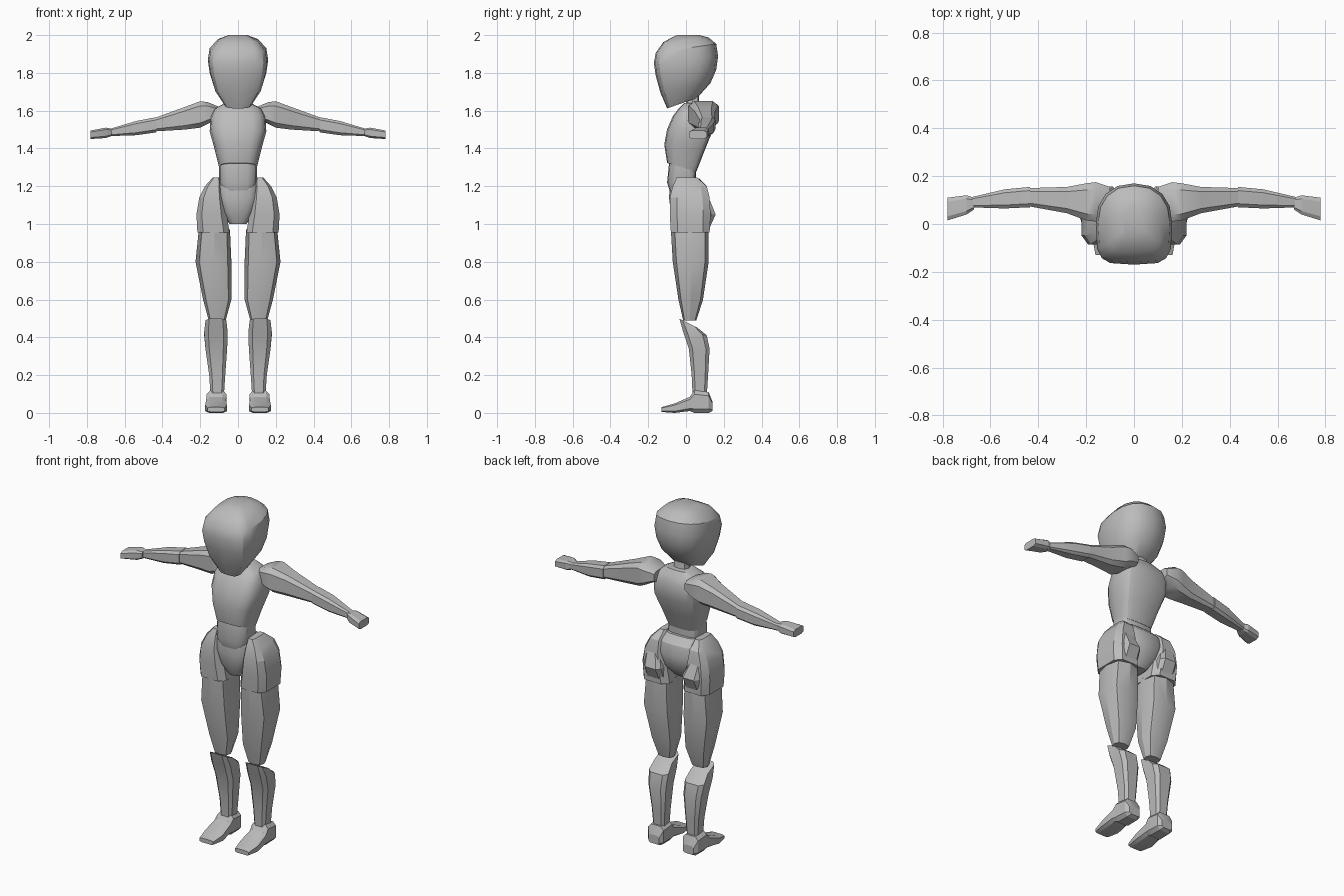
import bpy, bmesh
from math import cos, sin, pi, radians, copysign
from mathutils import Vector

cube = bpy.data.objects.get("Cube")
if cube:
    bpy.data.objects.remove(cube, do_unlink=True)

grey = bpy.data.materials.new("plain_grey")
grey.use_nodes = True
colour = (.5, .5, .5, 1)
grey.diffuse_color = colour
grey.node_tree.nodes["Principled BSDF"].inputs["Base Color"].default_value = colour


def cross_section(sides, front, back, turn=0):
    """Rounded outline; a higher front or back power makes that half squarer."""
    points = []
    for i in range(sides):
        angle = 2 * pi * (i + turn) / sides
        power = 2 / (front if sin(angle) < 0 else back)
        points.append([copysign(abs(c) ** power, c) for c in (cos(angle), sin(angle))])
    reach = max(u for u, v in points)
    return [(u / reach, v / reach) for u, v in points]


HELMET = cross_section(sides=16, front=4, back=2.3)
TRUNK = cross_section(sides=16, front=3, back=4)
LIMB = cross_section(sides=8, front=3, back=3)
BLOCK = cross_section(sides=8, front=4, back=4, turn=.5)


def level(z, width, front, back, x=0, lean=0):
    """Horizontal ring; lean raises or lowers its back."""
    depth = (back - front) / 2
    return (Vector((x, front + depth, z)), Vector((width / 2, 0, 0)),
            Vector((0, depth, depth * lean)))


def side_slice(x, front, back, bottom, top):
    """Ring facing sideways, for the arms."""
    return (Vector((x, (front + back) / 2, (bottom + top) / 2)),
            Vector((0, (back - front) / 2, 0)), Vector((0, 0, (top - bottom) / 2)))


def front_slice(y, x, width, bottom, top):
    """Ring facing forwards, for the feet."""
    return (Vector((x, y, (bottom + top) / 2)),
            Vector((width / 2, 0, 0)), Vector((0, 0, (top - bottom) / 2)))


def loft(name, outline, *rings, pair=False, angle=30):
    """Skin the rings, close the ends and mirror paired parts."""
    bm = bmesh.new()
    loops = [[bm.verts.new(centre + across * u + along * v) for u, v in outline]
             for centre, across, along in rings]
    for low, high in zip(loops, loops[1:]):
        for i in range(len(outline)):
            bm.faces.new((low[i - 1], low[i], high[i], high[i - 1]))
    bm.faces.new(loops[0])
    bm.faces.new(loops[-1])
    bmesh.ops.recalc_face_normals(bm, faces=bm.faces)
    mesh = bpy.data.meshes.new(name)
    bm.to_mesh(mesh)
    bm.free()
    mesh.materials.append(grey)
    part = bpy.data.objects.new(name, mesh)
    bpy.context.collection.objects.link(part)
    bpy.ops.object.select_all(action="DESELECT")
    part.select_set(True)
    bpy.context.view_layer.objects.active = part
    bpy.ops.object.shade_smooth_by_angle(angle=radians(angle))
    if pair:
        part.modifiers.new("other_side", "MIRROR").use_mirror_merge = False


# Head and neck
loft("head", HELMET,
     level(z=1.64, width=.14, front=-.1, back=.06, lean=.35),
     level(z=1.72, width=.25, front=-.135, back=.13, lean=.2),
     level(z=1.8, width=.3, front=-.16, back=.16, lean=.1),
     level(z=1.87, width=.32, front=-.17, back=.17, lean=.1),
     level(z=1.93, width=.3, front=-.16, back=.16, lean=.15),
     level(z=1.975, width=.22, front=-.12, back=.12, lean=.1),
     level(z=2, width=.1, front=-.05, back=.07))
loft("neck", LIMB,
     level(z=1.58, width=.12, front=-.02, back=.09),
     level(z=1.64, width=.09, front=0, back=.07),
     level(z=1.74, width=.09, front=0, back=.07))

# Trunk
loft("chest", TRUNK,
     level(z=1.3, width=.2, front=-.1, back=.055, lean=-.3),
     level(z=1.4, width=.25, front=-.115, back=.095, lean=-.2),
     level(z=1.49, width=.3, front=-.1, back=.135, lean=-.1),
     level(z=1.57, width=.29, front=-.07, back=.14),
     level(z=1.61, width=.25, front=-.04, back=.12),
     level(z=1.64, width=.14, front=-.01, back=.1))
loft("abdomen", TRUNK,
     level(z=1.17, width=.16, front=-.085, back=.05),
     level(z=1.22, width=.2, front=-.1, back=.055),
     level(z=1.32, width=.2, front=-.09, back=.05))
loft("pelvis", TRUNK,
     level(z=1, width=.09, front=-.05, back=.06),
     level(z=1.06, width=.17, front=-.08, back=.11),
     level(z=1.14, width=.23, front=-.09, back=.125),
     level(z=1.2, width=.23, front=-.085, back=.11),
     level(z=1.24, width=.19, front=-.055, back=.07))

# Hip armour
loft("hip_guards", BLOCK,
     level(z=.955, x=.13, width=.17, front=-.08, back=.125),
     level(z=1.05, x=.14, width=.16, front=-.086, back=.13),
     level(z=1.14, x=.14, width=.13, front=-.086, back=.125),
     level(z=1.2, x=.13, width=.09, front=-.07, back=.11),
     level(z=1.245, x=.115, width=.04, front=-.05, back=.06),
     pair=True, angle=20)
loft("rear_hip_blocks", BLOCK,
     level(z=.98, x=.125, width=.11, front=.03, back=.125),
     level(z=1.05, x=.125, width=.11, front=.03, back=.157),
     level(z=1.13, x=.14, width=.08, front=.03, back=.125),
     pair=True, angle=20)

# Legs
loft("thighs", LIMB,
     level(z=.49, x=.11, width=.09, front=-.015, back=.055),
     level(z=.6, x=.11, width=.15, front=-.04, back=.09),
     level(z=.8, x=.13, width=.19, front=-.07, back=.12),
     level(z=.97, x=.125, width=.165, front=-.08, back=.12),
     pair=True)
loft("shins", BLOCK,
     level(z=.09, x=.11, width=.07, front=.035, back=.11),
     level(z=.2, x=.11, width=.085, front=.03, back=.117),
     level(z=.34, x=.115, width=.115, front=.015, back=.125),
     level(z=.42, x=.117, width=.125, front=-.015, back=.11, lean=-.15),
     level(z=.475, x=.117, width=.11, front=-.035, back=.06, lean=-.5),
     pair=True)
loft("feet", BLOCK,
     front_slice(y=-.13, x=.116, width=.09, bottom=.005, top=.03),
     front_slice(y=-.06, x=.116, width=.115, bottom=0, top=.05),
     front_slice(y=.02, x=.116, width=.105, bottom=.01, top=.085),
     front_slice(y=.045, x=.113, width=.105, bottom=0, top=.12),
     front_slice(y=.12, x=.113, width=.1, bottom=0, top=.11),
     front_slice(y=.14, x=.113, width=.07, bottom=.01, top=.06),
     pair=True, angle=20)

# Arms
loft("upper_arms", BLOCK,
     side_slice(x=.1, front=.035, back=.155, bottom=1.56, top=1.62),
     side_slice(x=.16, front=.01, back=.175, bottom=1.53, top=1.645),
     side_slice(x=.2, front=.015, back=.17, bottom=1.51, top=1.65),
     side_slice(x=.28, front=.045, back=.155, bottom=1.5, top=1.62),
     side_slice(x=.445, front=.075, back=.15, bottom=1.49, top=1.56),
     pair=True)
loft("forearms", BLOCK,
     side_slice(x=.435, front=.07, back=.155, bottom=1.485, top=1.565),
     side_slice(x=.54, front=.065, back=.145, bottom=1.47, top=1.545),
     side_slice(x=.69, front=.07, back=.11, bottom=1.465, top=1.5),
     pair=True)
loft("hands", BLOCK,
     side_slice(x=.67, front=.06, back=.11, bottom=1.465, top=1.505),
     side_slice(x=.7, front=.04, back=.12, bottom=1.455, top=1.51),
     side_slice(x=.78, front=.015, back=.11, bottom=1.45, top=1.495),
     pair=True, angle=20)
